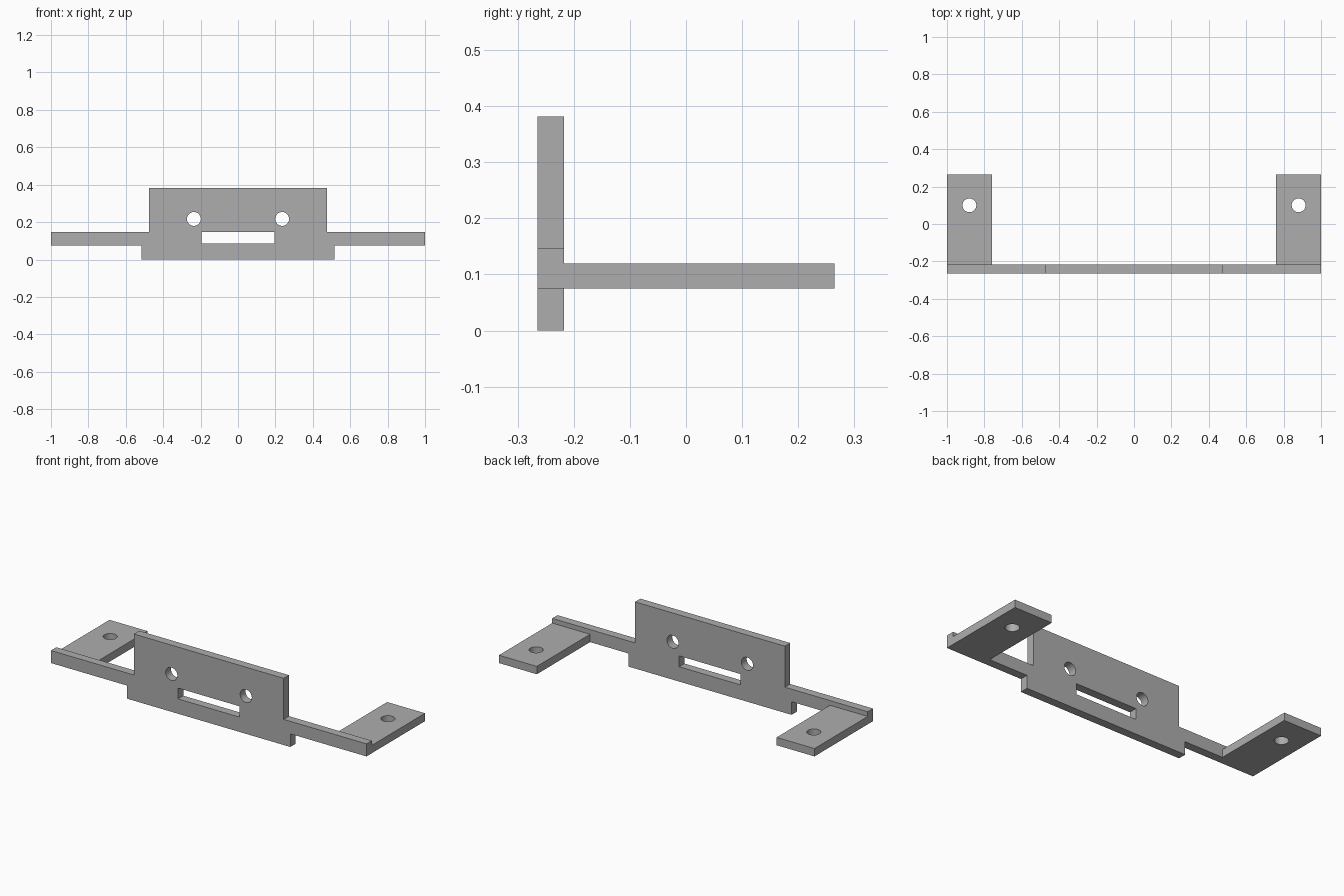
import bpy, bmesh
from math import pi
from mathutils import Matrix, Vector

if "Cube" in bpy.data.objects:
    bpy.data.objects.remove(bpy.data.objects["Cube"], do_unlink=True)

FRONT, INNER, BACK = -0.265, -0.217, 0.265
ARM_BOTTOM, ARM_TOP, TAB_TOP = 0.075, 0.147, 0.12

metal = bpy.data.materials.new("grey metal")
metal.use_nodes = True
GREY = (0.42, 0.42, 0.42, 1)
metal.diffuse_color = GREY
metal.node_tree.nodes["Principled BSDF"].inputs["Base Color"].default_value = GREY


def add_object(name, bm):
    bmesh.ops.recalc_face_normals(bm, faces=bm.faces)
    mesh = bpy.data.meshes.new(name)
    bm.to_mesh(mesh)
    bm.free()
    mesh.materials.append(metal)
    obj = bpy.data.objects.new(name, mesh)
    bpy.context.collection.objects.link(obj)
    return obj


def box(name, low, high):
    low, high = Vector(low), Vector(high)
    bm = bmesh.new()
    bmesh.ops.create_cube(bm, size=1, matrix=Matrix.Translation((low + high) / 2)
                          @ Matrix.Diagonal((high - low).to_4d()))
    return add_object(name, bm)


def drill(name, centre, rotation=Matrix.Identity(4)):
    bm = bmesh.new()
    bmesh.ops.create_cone(bm, cap_ends=True, segments=32, radius1=0.037, radius2=0.037,
                          depth=0.2, matrix=Matrix.Translation(centre) @ rotation)
    return add_object(name, bm)


def combine(target, tool, operation):
    mod = target.modifiers.new(operation.lower(), "BOOLEAN")
    mod.operation, mod.object, mod.solver = operation, tool, "EXACT"
    bpy.context.view_layer.objects.active = target
    bpy.ops.object.modifier_apply(modifier=mod.name)
    bpy.data.objects.remove(tool, do_unlink=True)


# Upright plate with its side arms, extruded from a mirrored outline
half = [(0.517, 0), (0.517, ARM_BOTTOM), (1, ARM_BOTTOM),
        (1, ARM_TOP), (0.475, ARM_TOP), (0.475, 0.382)]
outline = half + [(-x, z) for x, z in reversed(half)]
bm = bmesh.new()
face = bm.faces.new([bm.verts.new((x, FRONT, z)) for x, z in outline])
result = bmesh.ops.extrude_face_region(bm, geom=[face])
bmesh.ops.translate(bm, vec=(0, INNER - FRONT, 0),
                    verts=[v for v in result["geom"] if isinstance(v, bmesh.types.BMVert)])
bracket = add_object("mounting_bracket", bm)

# Central slot
combine(bracket, box("slot_cutter", (-0.195, -0.4, 0.085), (0.195, -0.1, ARM_TOP)), "DIFFERENCE")

# Rear tabs and round holes on both sides
for side in (-1, 1):
    xs = sorted((side * 0.76, side))
    tab = box("rear_tab", (xs[0], INNER, ARM_BOTTOM), (xs[1], BACK, TAB_TOP))
    combine(tab, drill("tab_drill", (side * 0.88, 0.10, 0.1)), "DIFFERENCE")
    combine(bracket, drill("plate_drill", (side * 0.236, -0.24, 0.217),
                           Matrix.Rotation(pi / 2, 4, "X")), "DIFFERENCE")
    combine(bracket, tab, "UNION")

# Smooth hole walls, sharp plate edges
bpy.ops.object.select_all(action="DESELECT")
bracket.select_set(True)
bpy.context.view_layer.objects.active = bracket
bpy.ops.object.shade_smooth_by_angle()
